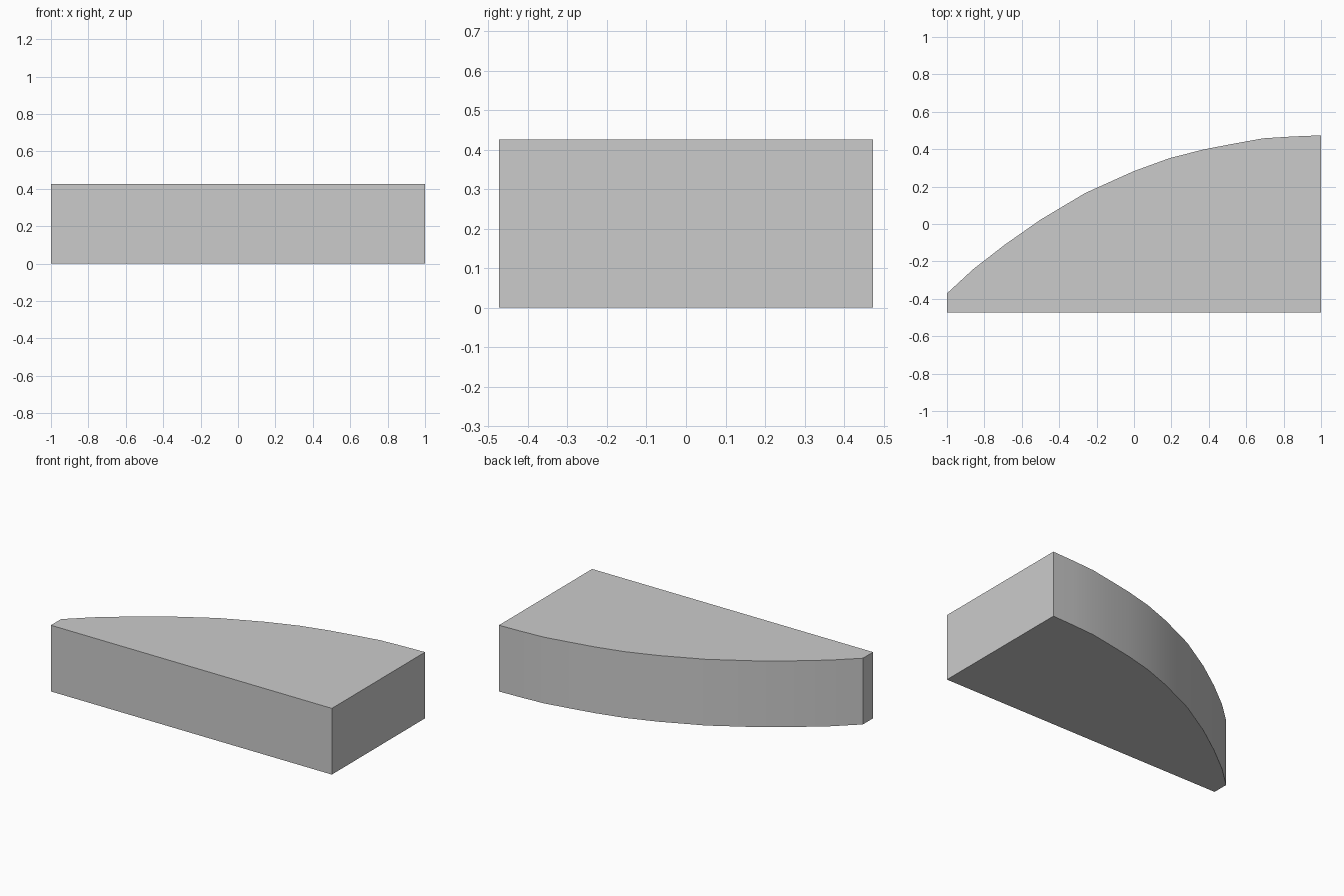
import bpy, bmesh, math

if "Cube" in bpy.data.objects:
    bpy.data.objects.remove(bpy.data.objects["Cube"])

HEIGHT = 0.426
# Curved back edge, seen from above, from the narrow end to the wide end
ARC = [(-1, -0.371), (-0.86, -0.242), (-0.69, -0.11), (-0.5, 0.023),
       (-0.26, 0.166), (0, 0.283), (0.19, 0.352), (0.37, 0.398),
       (0.52, 0.427), (0.69, 0.458), (0.85, 0.468), (1, 0.474)]
outline = [(1, -0.474), (1, 0.474)] + ARC[-2::-1] + [(-1, -0.474)]

# Curved wedge block: outline extruded straight up
bm = bmesh.new()
base = bm.faces.new([bm.verts.new((x, y, 0)) for x, y in outline])
top = bmesh.ops.extrude_face_region(bm, geom=[base], use_keep_orig=True)
bmesh.ops.translate(bm, vec=(0, 0, HEIGHT),
                    verts=[v for v in top["geom"] if isinstance(v, bmesh.types.BMVert)])
bmesh.ops.recalc_face_normals(bm, faces=bm.faces)

mesh = bpy.data.meshes.new("curved_wedge_block")
bm.to_mesh(mesh)
bm.free()
block = bpy.data.objects.new("curved_wedge_block", mesh)
bpy.context.collection.objects.link(block)

# Smooth curved side, sharp corners
bpy.context.view_layer.objects.active = block
block.select_set(True)
bpy.ops.object.shade_smooth_by_angle(angle=math.radians(30))
